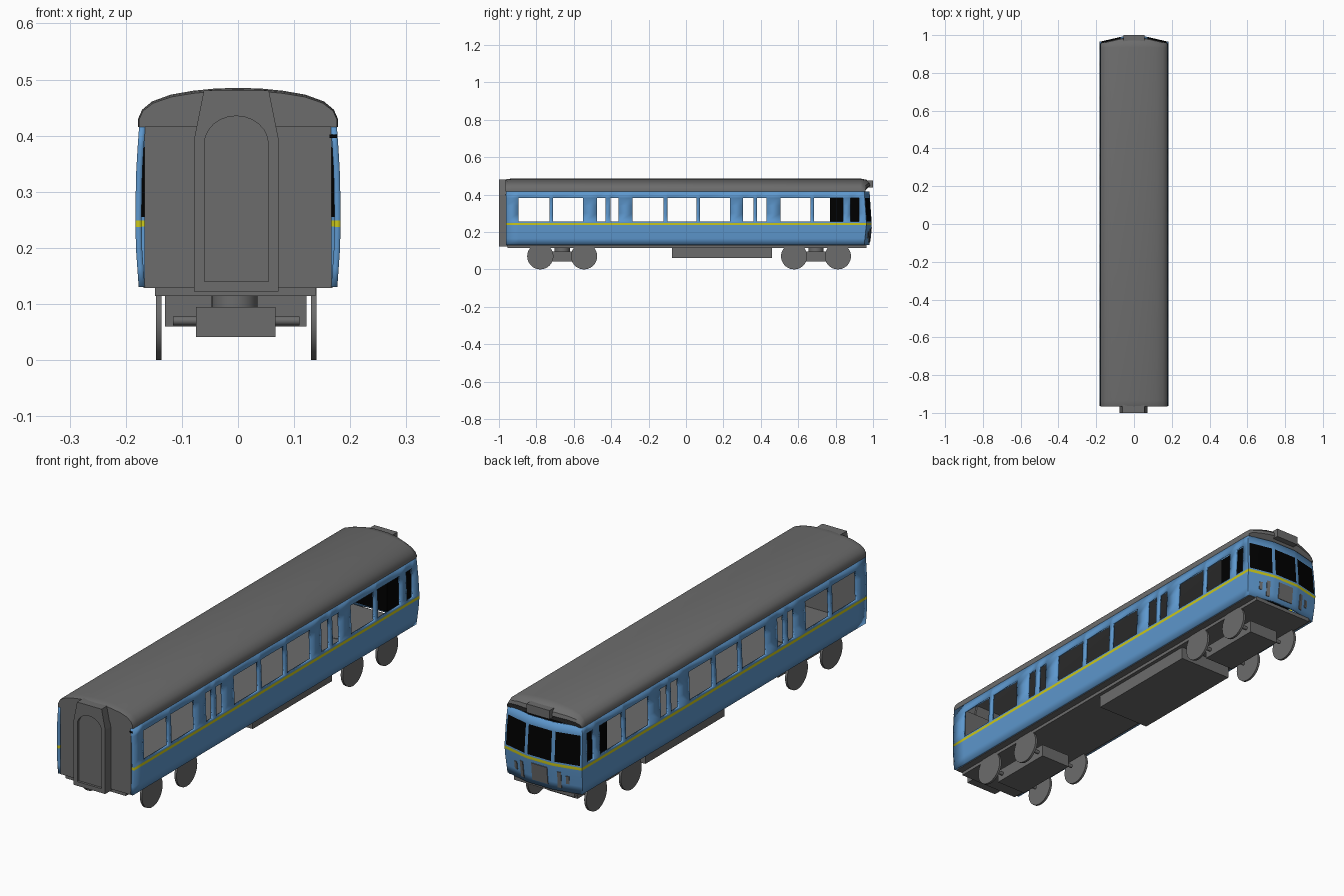
import bpy, bmesh, math

if "Cube" in bpy.data.objects:
    bpy.data.objects.remove(bpy.data.objects["Cube"])

def mat(name, rgb):
    m = bpy.data.materials.new(name)
    m.diffuse_color = (*rgb, 1)
    m.use_nodes = True
    m.node_tree.nodes["Principled BSDF"].inputs["Base Color"].default_value = m.diffuse_color
    return m

GRAY = mat("gray", (0.15, 0.15, 0.15))
BLUE = mat("blue", (0.11, 0.31, 0.61))
YELLOW = mat("yellow", (0.60, 0.58, 0.01))
BLACK = mat("black", (0.0, 0.0, 0.0))
OFF = -0.003  # running gear sits slightly off centre

def make(name, verts, faces, mats, smooth=None):
    me = bpy.data.meshes.new(name)
    me.from_pydata(verts, [], faces)
    for m in mats:
        me.materials.append(m)
    if smooth:
        me.shade_smooth()
        me.set_sharp_from_angle(angle=math.radians(smooth))
    ob = bpy.data.objects.new(name, me)
    bpy.context.collection.objects.link(ob)
    return ob

def prism(name, pts, y0, y1, m):
    """Extrude an x-z outline (counterclockwise seen from the front) along y."""
    n = len(pts)
    v = [(x, y0, z) for x, z in pts] + [(x, y1, z) for x, z in pts]
    f = [tuple(range(n)), tuple(range(2 * n - 1, n - 1, -1))]
    f += [(i, i + n, (i + 1) % n + n, (i + 1) % n) for i in range(n)]
    return make(name, v, f, [m])

def box(name, x, y, z, m):
    return prism(name, [(x[0], z[0]), (x[1], z[0]), (x[1], z[1]), (x[0], z[1])], y[0], y[1], m)

def cylinder(name, r, depth, loc, axis, m, seg=32):
    bm = bmesh.new()
    bmesh.ops.create_cone(bm, cap_ends=True, segments=seg, radius1=r, radius2=r, depth=depth)
    me = bpy.data.meshes.new(name)
    bm.to_mesh(me)
    bm.free()
    me.materials.append(m)
    me.shade_smooth()
    me.set_sharp_from_angle(angle=math.radians(40))
    ob = bpy.data.objects.new(name, me)
    ob.location = loc
    if axis == 'x':
        ob.rotation_euler[1] = math.pi / 2
    bpy.context.collection.objects.link(ob)
    return ob

def lerp(table, t):
    for (a, va), (b, vb) in zip(table, table[1:]):
        if t <= b:
            return va + (vb - va) * (t - a) / (b - a)
    return table[-1][1]

def width(z):   # side wall bulge
    return lerp([(.13, .177), (.2, .182), (.27, .183), (.35, .181), (.42, .176)], z)

def rake(z):    # cab lean
    return lerp([(.13, -.012), (.245, 0), (.42, -.012)], z)

def plan(x):    # cab facets seen from above
    return .993 - .028 * max(0, (abs(x) - .06) / .12)

# Blue shell: side wall and half cab front as one grid, mirrored
windows = [(-.895, -.73), (-.71, -.55), (-.475, -.43), (-.405, -.36), (-.285, -.12),
           (-.10, .055), (.075, .235), (.305, .36), (.38, .43), (.505, .665),
           (.685, .84), (.88, .925)]
ys = [-.963] + [y for w in windows for y in w]
cab_x = [.18, .172, .07, .055, 0]
cols = [(1, y, 0) for y in ys] + [(x / .18, plan(x), 1) for x in cab_x]
rows = [.13, .165, .20, .237, .249, .256, .30, .34, .381, .417]
verts = [(f * width(z), y + c * rake(z), z) for f, y, c in cols for z in rows]
faces, ids = [], []
nr = len(rows)
for i in range(len(cols) - 1):
    for j in range(nr - 1):
        glazed = 5 <= j <= 7
        if glazed and i < len(ys) and i % 2 == 1:
            continue
        black = glazed and i in (len(ys) + 1, len(ys) + 3)
        faces.append((i * nr + j, (i + 1) * nr + j, (i + 1) * nr + j + 1, i * nr + j + 1))
        ids.append(2 if black else 1 if j == 3 else 0)
shell = make("body_shell", verts, faces, [BLUE, YELLOW, BLACK], 20)
for p, k in zip(shell.data.polygons, ids):
    p.material_index = k
mir = shell.modifiers.new("mirror", 'MIRROR')
mir.use_clip = True
sol = shell.modifiers.new("thickness", 'SOLIDIFY')
sol.thickness = .011
sol.offset = -1

# Roof: arched section lofted along y, dropping at both ends
half = [(.178, .415), (.178, .43), (.171, .446), (.153, .461), (.12, .473),
        (.08, .480), (.04, .484), (0, .485)]
arch = half + [(-x, z) for x, z in half[-2::-1]]
stations = [(-.965, .93, .99), (-.955, .97, 1), (-.935, 1, 1), (.935, 1, 1),
            (.965, .92, 1), (.982, .70, .99), (.986, .45, .985)]
rv = []
for y, h, s in stations:
    for x, z in arch:
        bend = plan(x) - .993 if y > .94 else 0
        rv.append((x * s, y + bend, .415 + (z - .415) * h))
n = len(arch)
rf = [(i * n + j, i * n + j + 1, (i + 1) * n + j + 1, (i + 1) * n + j)[::-1]
      for i in range(len(stations) - 1) for j in range(n - 1)]
last = (len(stations) - 1) * n
rf += [tuple(range(n)), tuple(range(last + n - 1, last - 1, -1))]
make("roof", rv, rf, [GRAY], 35)
box("destination_box", (-.055, .055), (.95, 1.0), (.437, .474), GRAY)

# Floor, underframe, front end wall, equipment box
box("floor", (-.168, .168), (-.96, .955), (.128, .135), GRAY)
box("underframe", (-.148, .138), (-.955, .965), (.114, .13), GRAY)
box("end_wall", (-.167, .167), (-.962, -.95), (.13, .43), GRAY)
box("equipment_box", (-.13, .122), (-.075, .46), (.06, .116), GRAY)
box("end_bracket", (.163, .176), (-.966, -.94), (.396, .402), BLACK)

# Gangway with a recessed arched door
gang = prism("gangway", [(-.075 + OFF, .122), (.075 + OFF, .122), (.075 + OFF, .395),
                         (.058 + OFF, .48), (-.058 + OFF, .48), (-.075 + OFF, .395)],
             -1.0, -.955, GRAY)
door = [(-.057 + OFF, .14), (.057 + OFF, .14)]
door += [(OFF + .057 * math.cos(a * math.pi / 12), .385 + .05 * math.sin(a * math.pi / 12))
         for a in range(13)]
cutter = prism("door_cutter", door, -1.02, -.99, GRAY)
cutter.hide_render = True
cutter.hide_viewport = True
cut = gang.modifiers.new("door_recess", 'BOOLEAN')
cut.operation = 'DIFFERENCE'
cut.object = cutter
cut.solver = 'EXACT'

# Dark driver's cab interior
box("cab_interior", (-.166, .166), (.77, .935), (.25, .39), BLACK)

# Plates below the cab windows
plates = [("center_panel", 0, .187, .037, .037)]
for s in (-1, 1):
    plates += [("tall_lamp_plate", s * .088, .18, .008, .035),
               ("small_lamp_plate", s * .122, .185, .007, .017)]
for name, x, z, w, h in plates:
    p = box(name, (-w, w), (-.003, .003), (-h, h), GRAY)
    p.location = (x, plan(x) + rake(z), z)
    p.rotation_euler = (-.104, 0, 0 if x == 0 else math.copysign(.23, -x))

# Bogies
for cy in (-.662, .695):
    box("bogie_frame", (-.072 + OFF, .07 + OFF), (cy - .145, cy + .145), (.041, .095), GRAY)
    cylinder("bogie_pivot", .041, .044, (OFF - .003, cy, .115), 'z', GRAY)
    for wy in (cy - .117, cy + .117):
        cylinder("axle", .008, .225, (OFF, wy, .07), 'x', GRAY, 16)
        for s in (-1, 1):
            cylinder("wheel", .07, .01, (OFF + s * .138, wy, .07), 'x', GRAY, 40)
